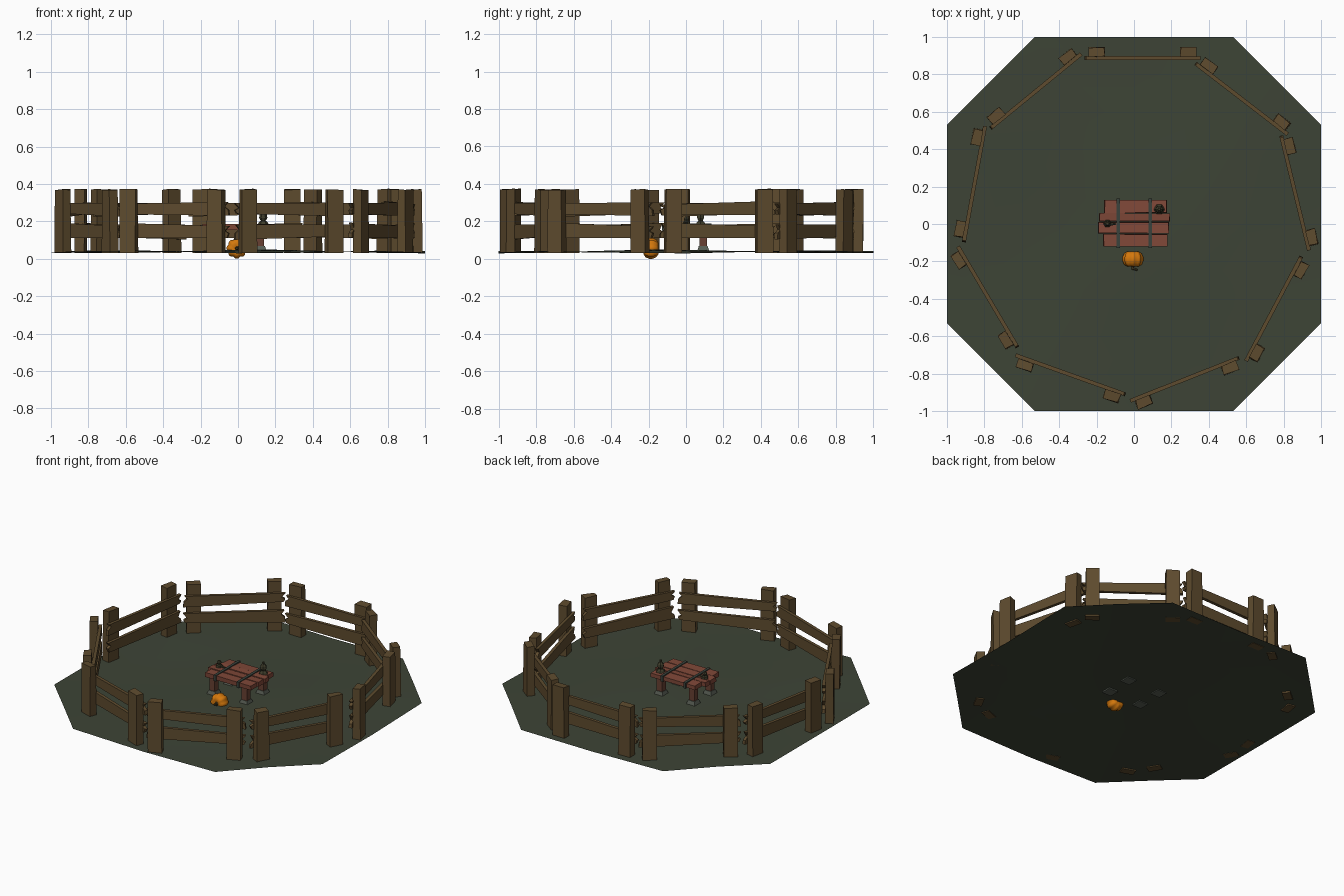
import bpy, bmesh, math, random
from mathutils import Vector, Matrix

if "Cube" in bpy.data.objects:
    bpy.data.objects.remove(bpy.data.objects["Cube"])

random.seed(4)


def mat(name, r, g, b):
    m = bpy.data.materials.new(name)
    m.diffuse_color = [(c / 255 / 12.92) if c < 11 else ((c / 255 + 0.055) / 1.055) ** 2.4
                       for c in (r, g, b)] + [1]
    m.use_nodes = True
    m.node_tree.nodes["Principled BSDF"].inputs["Base Color"].default_value = m.diffuse_color
    return m


GRASS = mat("dark grass", 61, 68, 54)
WOOD = mat("fence wood", 94, 75, 46)
RED = mat("red table wood", 128, 72, 56)
LEG = mat("table leg wood", 104, 64, 50)
STRAP = mat("strap metal", 58, 66, 60)
STONE = mat("foot stone", 88, 94, 84)
ORANGE = mat("pumpkin orange", 212, 120, 12)
STEM = mat("stem brown", 72, 62, 36)
BOTTLE = mat("dark bottle", 62, 60, 42)


def finish(name, bm, material, matrix=None):
    bmesh.ops.recalc_face_normals(bm, faces=bm.faces)
    me = bpy.data.meshes.new(name)
    bm.to_mesh(me)
    bm.free()
    me.materials.append(material)
    ob = bpy.data.objects.new(name, me)
    bpy.context.collection.objects.link(ob)
    if matrix:
        ob.matrix_world = matrix
    return ob


def box(name, material, lo, hi, matrix=None, taper=1.0, jitter=0.0):
    """Box from corner to corner; top scaled by taper, top corners roughened."""
    bm = bmesh.new()
    bmesh.ops.create_cube(bm, size=1)
    lo, hi = Vector(lo), Vector(hi)
    mid, size = (lo + hi) / 2, hi - lo
    for v in bm.verts:
        s = taper if v.co.z > 0 else 1
        top = v.co.z > 0
        v.co = mid + Vector((v.co.x * size.x * s, v.co.y * size.y * s, v.co.z * size.z))
        if top:
            v.co += Vector([random.uniform(-jitter, jitter) for _ in range(3)])
    return finish(name, bm, material, matrix)


def slab(name, material, pts, y0, y1, matrix):
    """Outline in x-z, extruded along y."""
    bm = bmesh.new()
    f = bm.faces.new([bm.verts.new((x, y0, z)) for x, z in pts])
    r = bmesh.ops.extrude_face_region(bm, geom=[f])
    bmesh.ops.translate(bm, vec=(0, y1 - y0, 0),
                        verts=[e for e in r["geom"] if isinstance(e, bmesh.types.BMVert)])
    return finish(name, bm, material, matrix)


def lathe(name, material, profile, n, matrix, lobe=0.0, lobes=8):
    """Closed turned shape from (radius, height) points, with optional ribs."""
    bm = bmesh.new()
    rings = []
    for r, z in profile:
        ring = []
        for i in range(n):
            a = math.tau * i / n
            k = r * (1 - lobe * (1 - abs(math.cos(a * lobes / 2))))
            ring.append(bm.verts.new((k * math.cos(a), k * math.sin(a), z)))
        rings.append(ring)
    for a, b in zip(rings, rings[1:]):
        for i in range(n):
            j = (i + 1) % n
            bm.faces.new((a[i], a[j], b[j], b[i]))
    bm.faces.new(rings[0])
    bm.faces.new(rings[-1])
    return finish(name, bm, material, matrix)


# Ground: gently uneven octagonal sheet
def ground_z(x, y):
    d = max(abs(x), abs(y))
    return 0.036 + 0.008 * math.sin(4 * x + 1) * math.cos(3.5 * y + 0.5) + 0.006 * (1 - d)


corners = [(1, -.53), (1, .53), (.53, 1), (-.53, 1), (-1, .53), (-1, -.53), (-.53, -1), (.53, -1)]
outline = []
for (ax, ay), (bx, by) in zip(corners, corners[1:] + corners[:1]):
    outline += [(ax, ay), ((ax + bx) / 2, (ay + by) / 2)]
bm = bmesh.new()
rings = [[bm.verts.new((x * s, y * s, ground_z(x * s, y * s))) for x, y in outline]
         for s in (0.2, 0.4, 0.6, 0.8, 1)]
bm.faces.new(rings[0])
for a, b in zip(rings, rings[1:]):
    for i in range(16):
        j = (i + 1) % 16
        bm.faces.new((a[i], b[i], b[j], a[j]))
ground = finish("ground", bm, GRASS)
for p in ground.data.polygons:
    p.use_smooth = True

# Fence: nine sections, each two posts with two split rails on the inner side
sections = [((-.20, .92), (.29, .92)), ((.40, .845), (.79, .545)), ((.834, .417), (.952, -.07)),
            ((.893, -.246), (.658, -.69)), ((.513, -.77), (.053, -.952)),
            ((-.118, -.92), (-.583, -.754)), ((-.684, -.62), (-.936, -.193)),
            ((-.93, -.027), (-.84, .465)), ((-.738, .578), (-.353, .893))]
for a, b in sections:
    a, b = Vector((*a, 0)), Vector((*b, 0))
    half = (b - a).length / 2
    # local x runs along the section, local -y points inward
    frame = Matrix.Translation((a + b) / 2) @ Matrix.Rotation(math.atan2(b.y - a.y, b.x - a.x), 4, 'Z')
    for x in (-half, half):
        box("fence_post", WOOD, (x - .044, -.026, .032), (x + .044, .026, .371), frame, .95, .004)
    for z0, z1, flip in ((.107, .187, -1), (.230, .303, 1)):
        e = half + .065
        t = random.uniform(-.006, .006)
        pts = [(-e, z0 + t), (e - .012, z0 + .008 - t), (e - .002, z0 + .03), (e - .025, z0 + .042),
               (e, z1 - .008 - t), (-e + .008, z1 + t), (-e + .028, z0 + .05), (-e + .004, z0 + .03)]
        slab("fence_rail", WOOD, [(flip * x, z) for x, z in pts], -.043, -.022, frame)

# Table top: four planks of uneven length
for y0, y1, x0, x1 in ((.060, .128, -.160, .176), (.014, .056, -.187, .192),
                       (-.050, .010, -.192, .188), (-.118, -.054, -.165, .180)):
    box("table_plank", RED, (x0, y0, .155), (x1, y1, .184), None, .985, .003)

# Straps wrapped round the planks
for x in (-.085, .086):
    box("table_strap", STRAP, (x - .009, -.127, .150), (x + .009, .137, .190))

# Legs on stone feet
for x in (-.12, .12):
    for y in (-.085, .092):
        box("table_leg", LEG, (x - .02, y - .02, .06), (x + .02, y + .02, .156))
        box("leg_foot", STONE, (x - .034, y - .034, .036), (x + .034, y + .034, .068), None, .7)

# Ornaments on the table: a tall bottle and a low one lying over
lathe("tall_bottle", BOTTLE, [(.03, 0), (.024, .012), (.013, .02), (.022, .036), (.02, .052),
                              (.009, .064), (.008, .078)], 6,
      Matrix.Translation((.135, .078, .183)))
lathe("low_bottle", BOTTLE, [(.022, 0), (.02, .014), (.012, .02), (.016, .03), (.008, .042)], 6,
      Matrix.Translation((-.142, .002, .183)))
lathe("fallen_bottle", BOTTLE, [(.008, 0), (.008, .025), (.004, .045)], 6,
      Matrix.Translation((-.14, .0, .191)) @ Matrix.Rotation(math.radians(90), 4, 'Y'))

# Pumpkin lying on its side, stem to the front
lay = Matrix.Translation((-.006, -.187, .056)) @ Matrix.Rotation(math.radians(90), 4, 'X')
prof = [(.012, -.034), (.03, -.04), (.047, -.029), (.056, -.008), (.056, .01),
        (.047, .03), (.03, .04), (.012, .033)]
pumpkin = lathe("pumpkin", ORANGE, prof, 32, lay, .14, 8)
for p in pumpkin.data.polygons:
    p.use_smooth = True
lathe("pumpkin_stem", STEM, [(.012, .03), (.007, .043), (.007, .055)], 6, lay)
lathe("pumpkin_stem_tip", STEM, [(.007, 0), (.006, .025)], 6,
      Matrix.Translation((-.006, -.239, .056)) @ Matrix.Rotation(math.radians(75), 4, 'Y')
      @ Matrix.Rotation(math.radians(15), 4, 'X'))
